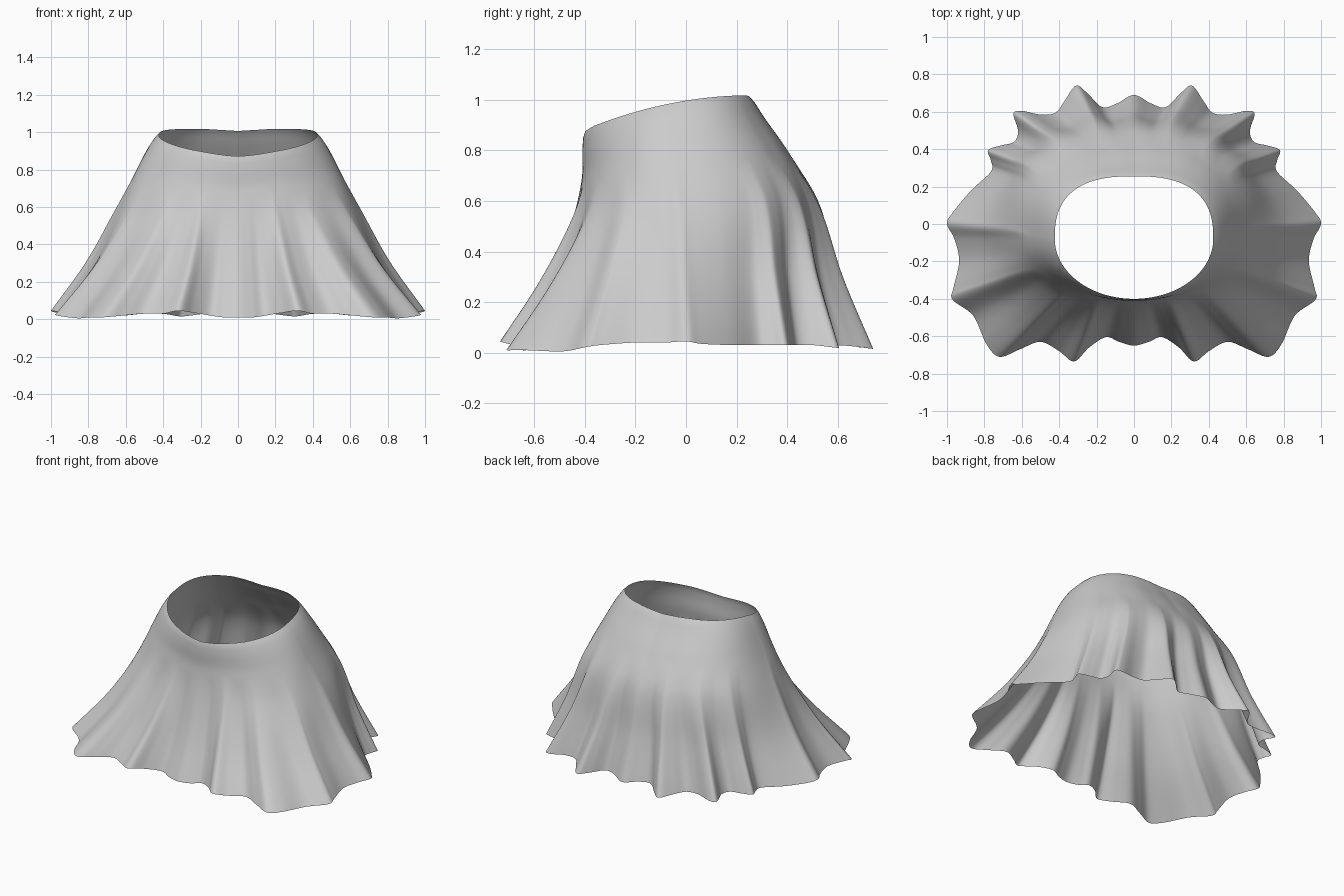
import bpy, bmesh, math
from mathutils import Vector

if "Cube" in bpy.data.objects:
    bpy.data.objects.remove(bpy.data.objects["Cube"])

# Right half of the pleated hem, front centre to back centre (x, y, z)
HEM = [(0, -.65, .01), (.08, -.63, .01), (.15, -.605, .02), (.24, -.66, .035), (.32, -.735, .045),
       (.40, -.68, .03), (.50, -.63, .03), (.61, -.67, .02), (.72, -.71, .01), (.79, -.64, .01),
       (.86, -.49, .005), (.97, -.405, .02), (.965, -.34, .03), (.935, -.20, .04), (.96, -.08, .04),
       (1, 0, .045), (.97, .06, .035), (.87, .18, .03), (.765, .28, .03), (.765, .34, .03),
       (.78, .395, .03), (.71, .42, .03), (.64, .44, .03), (.62, .50, .03), (.645, .59, .02),
       (.60, .605, .02), (.50, .585, .03), (.42, .595, .03), (.37, .66, .025), (.31, .74, .015),
       (.25, .70, .02), (.17, .625, .03), (.09, .645, .03), (0, .69, .02)]

# Smooth upper rings: t, half width, front y, back y, centre y, front and back squareness
RINGS = [(0, .43, -.405, .26, -.08, 2.0, 2.6), (.08, .483, -.41, .31, -.07, 2.05, 2.55),
         (.21, .548, -.412, .40, -.06, 2.15, 2.45), (.42, .645, -.45, .52, -.03, 2.4, 2.4)]
ROWS, STEP = 44, 6


def hem_loop():
    """Closed smooth curve through the mirrored hem points."""
    pts = [Vector(p) for p in HEM]
    pts += [Vector((-p.x, p.y, p.z)) for p in reversed(pts[1:-1])]
    n, out = len(pts), []
    for i in range(n):
        a, b, c, d = (pts[(i + k - 1) % n] for k in range(4))
        for j in range(STEP):
            u = j / STEP
            out.append(.5 * (2 * b + (c - a) * u + (2 * a - 5 * b + 4 * c - d) * u * u
                             + (3 * b - a - 3 * c + d) * u ** 3))
    return out


def smoothed(loop, sigma):
    """Hem with its pleats averaged away, weighted by distance along the edge."""
    n = len(loop)
    seg = [(loop[(i + 1) % n] - loop[i - 1]).length / 2 for i in range(n)]
    pos = [sum(seg[:i]) for i in range(n)]
    total, out = sum(seg), []
    for i in range(n):
        acc, wsum = Vector(), 0
        for j in range(n):
            d = abs(pos[i] - pos[j])
            w = math.exp(-(min(d, total - d) / sigma) ** 2 / 2) * seg[j]
            acc += loop[j] * w
            wsum += w
        out.append(acc / wsum)
    return out


def ring_point(ring, phi):
    _, a, front, back, cy, p_front, p_back = ring
    c, s = math.cos(phi), math.sin(phi)
    p, b = (p_back, back - cy) if s > 0 else (p_front, cy - front)
    r = (abs(c) ** p + abs(s) ** p) ** (-1 / p)
    return Vector((a * c * r, cy + b * s * r, 0))


def interpolate(ts, ps, t):
    """Smooth curve through unevenly spaced points."""
    n = len(ts)
    slope = lambda i: ((ps[min(i + 1, n - 1)] - ps[max(i - 1, 0)])
                       / (ts[min(i + 1, n - 1)] - ts[max(i - 1, 0)]))
    i = max(k for k in range(n - 1) if ts[k] <= t)
    h = ts[i + 1] - ts[i]
    u = (t - ts[i]) / h
    return (ps[i] * (2 * u ** 3 - 3 * u * u + 1) + ps[i + 1] * (3 * u * u - 2 * u ** 3)
            + slope(i) * h * (u ** 3 - 2 * u * u + u) + slope(i + 1) * h * (u ** 3 - u * u))


# Skirt: smooth waist flaring down into the pleated hem
hem = hem_loop()
base = smoothed(hem, .15)
bm = bmesh.new()
columns = []
ts = [r[0] for r in RINGS] + [.72, 1]
for h, s in zip(hem, base):
    phi = math.atan2(s.y / .66, s.x / .95)
    ps = [ring_point(r, phi) for r in RINGS]
    low = Vector((s.x, s.y, 0))
    ps += [ps[-1].lerp(low, .45), low]
    waist = ps[0]
    top = .985 + .16 * waist.y - .30 * waist.y ** 2 + .012 * min(1, abs(waist.x) / .2)
    fold = Vector((h.x - s.x, h.y - s.y, 0))
    col = []
    for k in range(ROWS + 1):
        t = k / ROWS
        f = max(0, (t - .25) / .75) ** 1.1
        p = interpolate(ts, ps, t) + fold * f
        p.z = top + (h.z - top) * t
        if k == 0:                      # waist edge turns slightly inward
            p.x *= .985
            p.y = -.08 + (p.y + .08) * .985
        col.append(bm.verts.new(p))
    columns.append(col)
for i, col in enumerate(columns):
    nxt = columns[(i + 1) % len(columns)]
    for k in range(ROWS):
        bm.faces.new((col[k], col[k + 1], nxt[k + 1], nxt[k]))
bmesh.ops.recalc_face_normals(bm, faces=bm.faces)

mesh = bpy.data.meshes.new("skirt")
bm.to_mesh(mesh)
bm.free()
mesh.shade_smooth()
bpy.context.collection.objects.link(bpy.data.objects.new("skirt", mesh))
